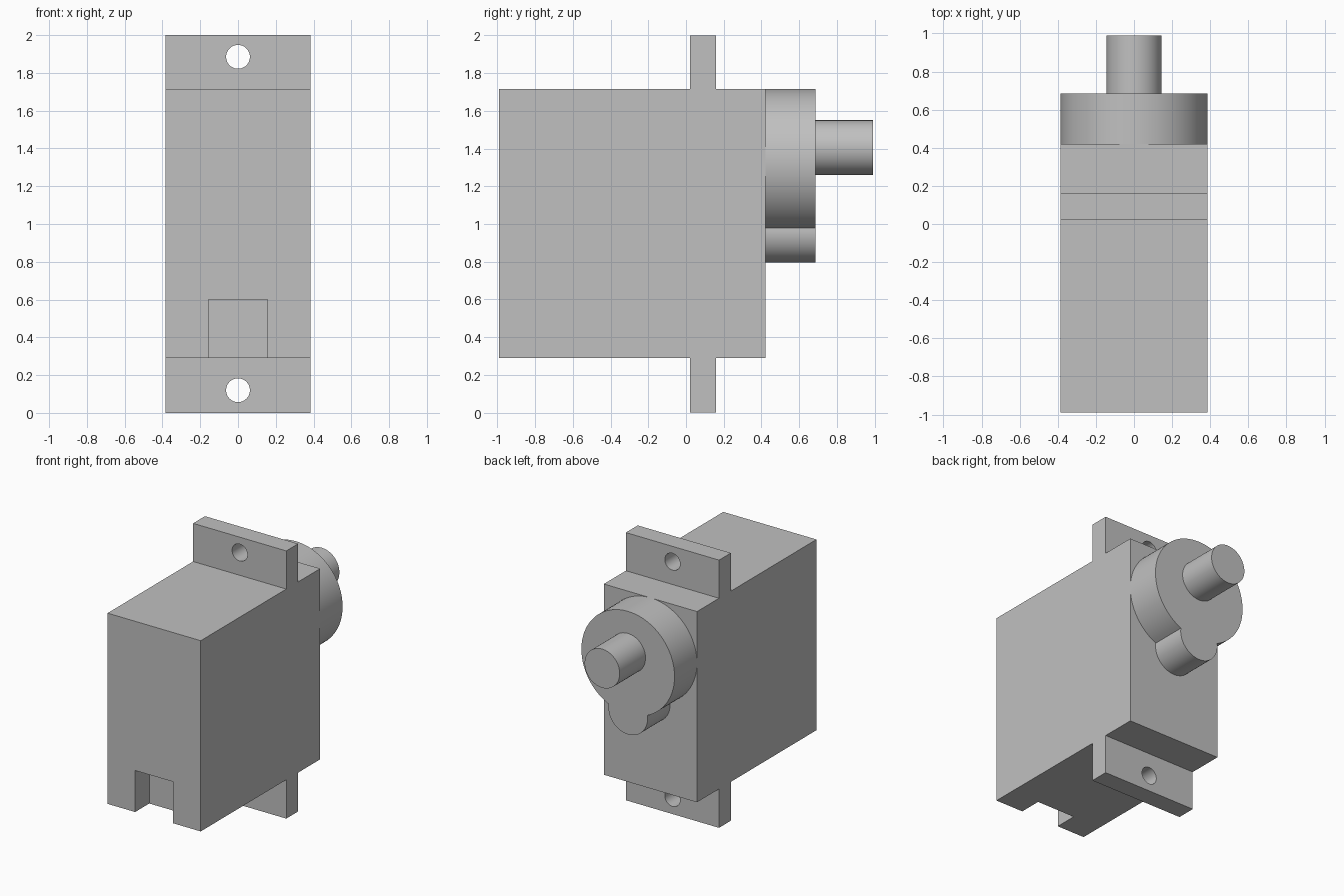
import bpy, bmesh, math
from mathutils import Vector

old = bpy.data.objects.get("Cube")
if old:
    bpy.data.objects.remove(old, do_unlink=True)

grey = bpy.data.materials.new("light grey plastic")
grey.use_nodes = True
colour = (0.53, 0.53, 0.53, 1)
grey.diffuse_color = colour
grey.node_tree.nodes["Principled BSDF"].inputs["Base Color"].default_value = colour


def prism(name, points, sweep):
    """Extrude a closed planar outline along a vector."""
    bm = bmesh.new()
    face = bm.faces.new([bm.verts.new(p) for p in points])
    grown = bmesh.ops.extrude_face_region(bm, geom=[face])
    verts = [g for g in grown["geom"] if isinstance(g, bmesh.types.BMVert)]
    bmesh.ops.translate(bm, verts=verts, vec=Vector(sweep))
    bmesh.ops.recalc_face_normals(bm, faces=bm.faces)
    mesh = bpy.data.meshes.new(name)
    bm.to_mesh(mesh)
    bm.free()
    mesh.materials.append(grey)
    obj = bpy.data.objects.new(name, mesh)
    bpy.context.collection.objects.link(obj)
    return obj


def arc(z, radius, y, start, end, steps):
    """Points on an arc in an xz plane, angles measured from +x."""
    angles = [start + (end - start) * i / steps for i in range(steps + 1)]
    return [(radius * math.cos(a), y, z + radius * math.sin(a)) for a in angles]


def disc(name, z, radius, y0, y1, steps=64):
    return prism(name, arc(z, radius, y0, 0, math.tau, steps)[:-1], (0, y1 - y0, 0))


def smooth(obj):
    bpy.ops.object.select_all(action="DESELECT")
    obj.select_set(True)
    bpy.context.view_layer.objects.active = obj
    bpy.ops.object.shade_smooth_by_angle(angle=math.radians(30))


def cut(obj, cutter):
    mod = obj.modifiers.new(cutter.name, "BOOLEAN")
    mod.operation = "DIFFERENCE"
    mod.solver = "EXACT"
    mod.object = cutter
    bpy.context.view_layer.objects.active = obj
    bpy.ops.object.modifier_apply(modifier=mod.name)
    bpy.data.objects.remove(cutter, do_unlink=True)


# Case with a mounting tab above and below, from one side profile
half, front, back = 0.385, -0.99, 0.42
tab_front, tab_back = 0.02, 0.16
low, high = 0.29, 1.715
side = [(front, low), (tab_front, low), (tab_front, 0), (tab_back, 0),
        (tab_back, low), (back, low), (back, high), (tab_back, high),
        (tab_back, 2), (tab_front, 2), (tab_front, high), (front, high)]
case = prism("case", [(-half, y, z) for y, z in side], (2 * half, 0, 0))

# Screw holes in the tabs
for z in (0.12, 1.885):
    cut(case, disc("screw_hole", z, 0.063, -0.1, 0.3, 48))

# Cable notch at the bottom of the front
w = 0.157
notch = [(-w, front - 0.1, 0.2), (w, front - 0.1, 0.2),
         (w, front - 0.1, 0.6), (-w, front - 0.1, 0.6)]
cut(case, prism("cable_notch", notch, (0, 0.267, 0)))
smooth(case)

# Gear housing: a large round boss joined to a small lobe below it
big_z, big_r, lobe_z, lobe_r = 1.33, 0.385, 0.957, 0.162
gap = big_z - lobe_z
drop = (gap ** 2 + big_r ** 2 - lobe_r ** 2) / (2 * gap)
a = math.asin(drop / big_r)
b = math.asin((gap - drop) / lobe_r)
outline = arc(big_z, big_r, back, -a, math.pi + a, 72)
outline += arc(lobe_z, lobe_r, back, math.pi - b, math.tau + b, 32)[1:-1]
smooth(prism("gear_housing", outline, (0, 0.265, 0)))

# Output shaft, set above the centre of the housing
smooth(disc("output_shaft", 1.405, 0.145, back + 0.265, 0.99))
